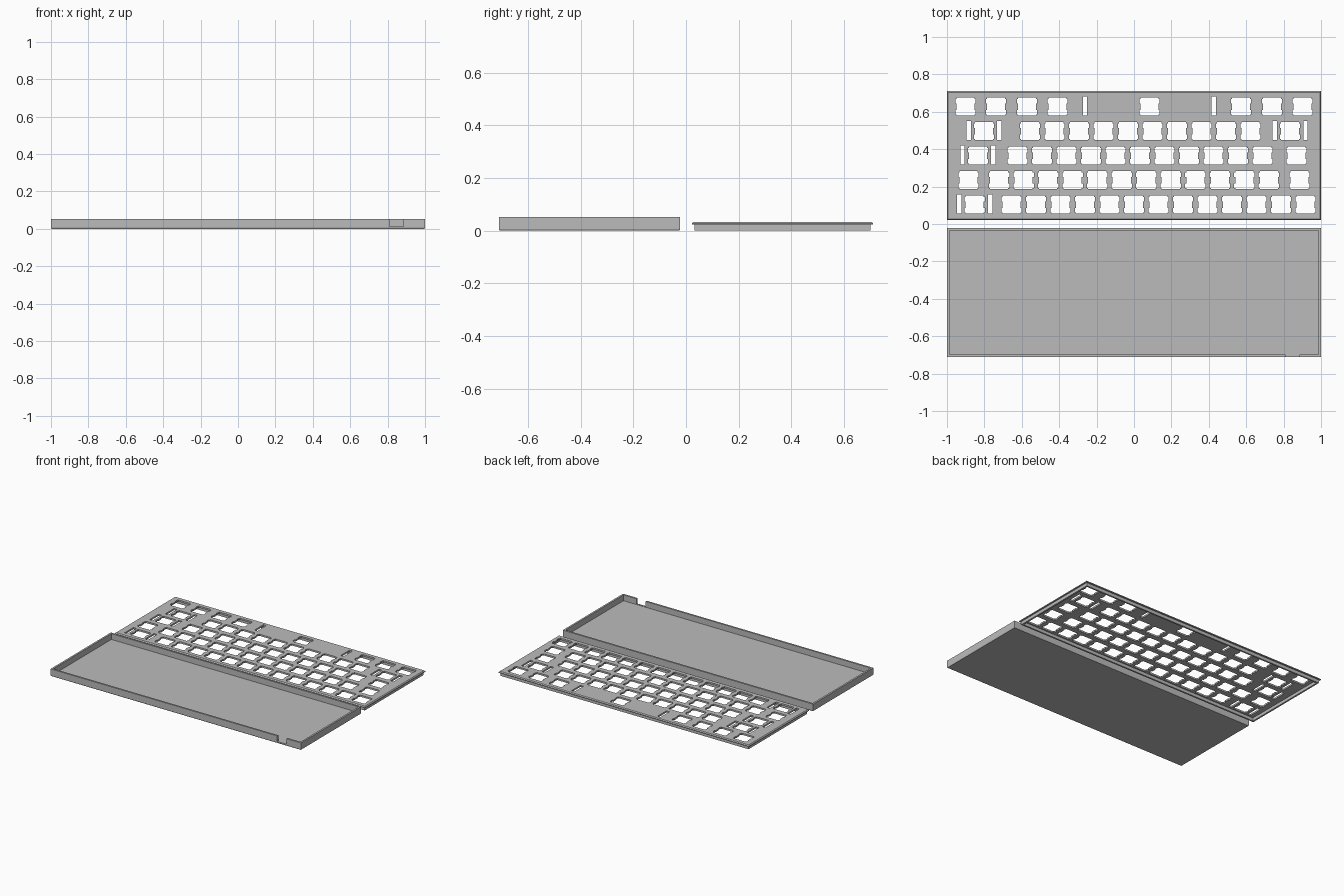
import bpy
import bmesh

cube = bpy.data.objects.get("Cube")
if cube:
    bpy.data.objects.remove(cube, do_unlink=True)

grey = bpy.data.materials.new("light grey plastic")
grey.use_nodes = True
colour = (0.5, 0.5, 0.5, 1)
grey.diffuse_color = colour
grey.node_tree.nodes["Principled BSDF"].inputs["Base Color"].default_value = colour

U = 0.131            # key pitch
MM = U / 19.05       # one millimetre
HALF_Y = 0.344       # half depth of each case half
CENTRE_Y = 0.366


def finish(name, bm):
    bmesh.ops.recalc_face_normals(bm, faces=bm.faces)
    mesh = bpy.data.meshes.new(name)
    bm.to_mesh(mesh)
    bm.free()
    mesh.materials.append(grey)
    obj = bpy.data.objects.new(name, mesh)
    bpy.context.collection.objects.link(obj)
    return obj


def loft(name, cy, rings):
    """Stack rectangles given as (inset, z) and cap both ends."""
    bm = bmesh.new()
    loops = []
    for inset, z in rings:
        hx, hy = 1 - inset, HALF_Y - inset
        loops.append([bm.verts.new((sx * hx, cy + sy * hy, z))
                      for sx, sy in ((-1, -1), (1, -1), (1, 1), (-1, 1))])
    for a, b in zip(loops, loops[1:]):
        for i in range(4):
            j = (i + 1) % 4
            bm.faces.new((a[i], a[j], b[j], b[i]))
    bm.faces.new(loops[0])
    bm.faces.new(loops[-1])
    return finish(name, bm)


def prism(bm, outline, z0, z1):
    low = [bm.verts.new((x, y, z0)) for x, y in outline]
    high = [bm.verts.new((x, y, z1)) for x, y in outline]
    bm.faces.new(low[::-1])
    bm.faces.new(high)
    for i in range(len(low)):
        j = (i + 1) % len(low)
        bm.faces.new((low[i], low[j], high[j], high[i]))


def box(bm, x, y, hx, hy, z0, z1):
    prism(bm, [(x - hx, y - hy), (x + hx, y - hy), (x + hx, y + hy), (x - hx, y + hy)], z0, z1)


def switch_hole(bm, x, y):
    # Square opening with two clip notches on each side
    side = [(7, -7), (7, -6), (7.8, -6), (7.8, -2.5), (7, -2.5),
            (7, 2.5), (7.8, 2.5), (7.8, 6), (7, 6), (7, 7)]
    outline = side + [(-px, -py) for px, py in side]
    prism(bm, [(x + px * MM, y + py * MM) for px, py in outline], -0.05, 0.1)


def cut(obj, cutter):
    cutter.hide_render = True
    cutter.hide_viewport = True
    mod = obj.modifiers.new("openings", "BOOLEAN")
    mod.operation = "DIFFERENCE"
    mod.solver = "EXACT"
    mod.object = cutter


# Open tray with a cable notch in the front wall
tray = loft("bottom_tray", -CENTRE_Y,
            [(0.003, 0), (0, 0.006), (0, 0.052), (0.013, 0.052), (0.013, 0.01)])
bm = bmesh.new()
box(bm, 0.847, -CENTRE_Y - HALF_Y, 0.037, 0.0135, 0.012, 0.1)
cut(tray, finish("cable_notch_cutter", bm))

# Lid plate with a chamfered rim and a thin skirt below
plate = loft("key_plate", CENTRE_Y,
             [(0.022, 0.022), (0.022, 0), (0.01, 0), (0.01, 0.023),
              (0, 0.023), (0, 0.028), (0.006, 0.034)])

# Key widths per row, from the back row to the front row
rows = [
    [1.25] * 4 + [6.25] + [1.25] * 3,
    [2.75] + [1] * 10 + [2.25],
    [2.25] + [1] * 11 + [1.75],
    [1.5] + [1] * 12 + [1.5],
    [2] + [1] * 13,
]
bm = bmesh.new()
for r, widths in enumerate(rows):
    y = CENTRE_Y + (2 - r) * U
    edge = -7.5
    for w in widths:
        x = (edge + w / 2) * U
        edge += w
        switch_hole(bm, x, y)
        # Stabiliser slots beside the wide keys
        if w >= 2:
            offset = (50 if w > 6 else 11.9) * MM
            for s in (-1, 1):
                box(bm, x + s * offset, y + 0.003, 0.012, 0.051, -0.05, 0.1)
cut(plate, finish("key_hole_cutter", bm))
